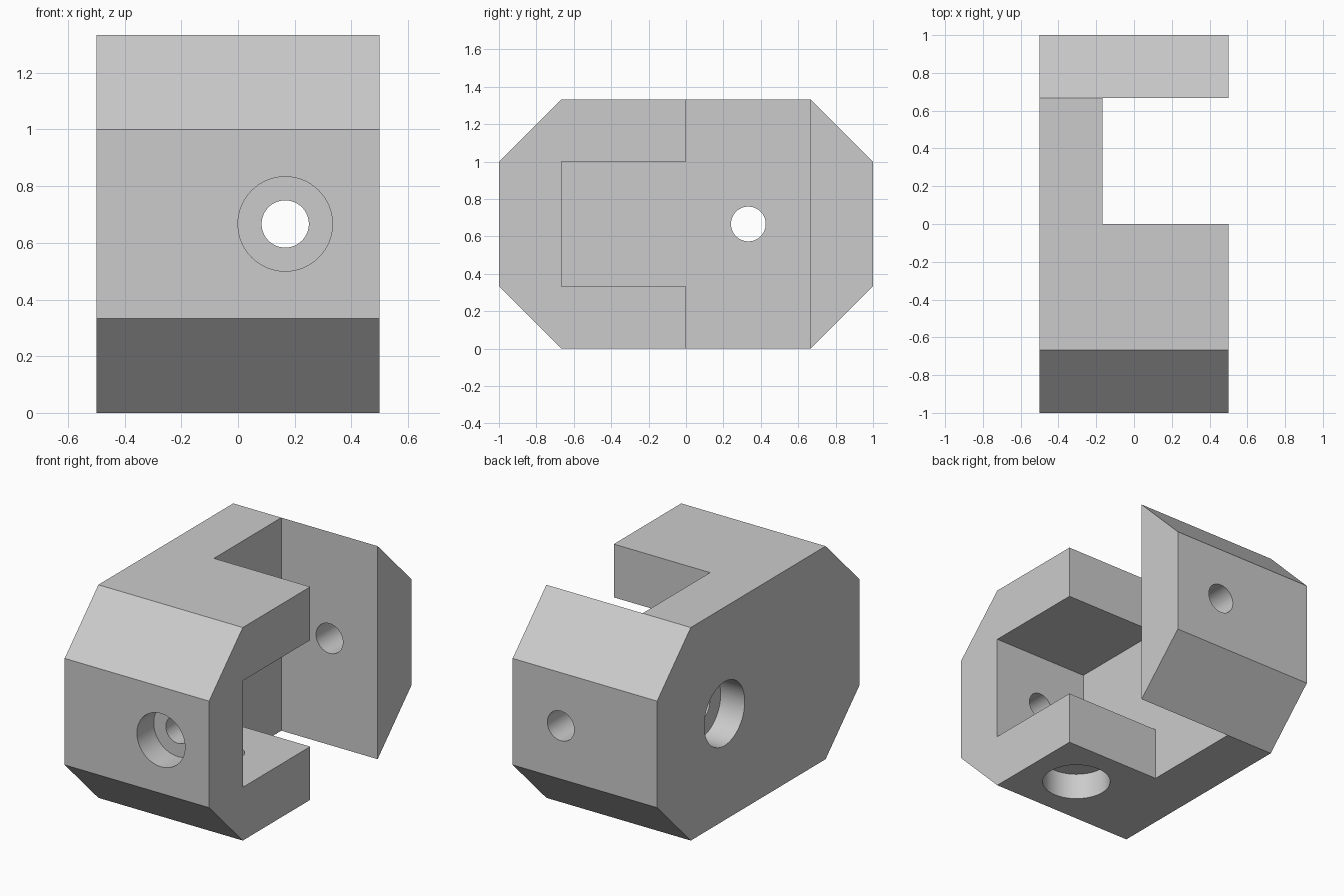
import bpy
import bmesh
import math
from mathutils import Vector

cube = bpy.data.objects.get("Cube")
if cube:
    bpy.data.objects.remove(cube, do_unlink=True)

T = 1 / 3          # wall thickness, the unit of the whole design
MID = 2 * T        # mid height

grey = bpy.data.materials.new("light_grey")
grey.use_nodes = True
grey.diffuse_color = (0.6, 0.6, 0.6, 1)
grey.node_tree.nodes["Principled BSDF"].inputs["Base Color"].default_value = (0.6, 0.6, 0.6, 1)


def make_object(name, bm):
    bmesh.ops.recalc_face_normals(bm, faces=bm.faces)
    mesh = bpy.data.meshes.new(name)
    bm.to_mesh(mesh)
    bm.free()
    mesh.materials.append(grey)
    obj = bpy.data.objects.new(name, mesh)
    bpy.context.collection.objects.link(obj)
    return obj


def box(name, low, high):
    bm = bmesh.new()
    bmesh.ops.create_cube(bm, size=1)
    for v in bm.verts:
        v.co = Vector(h if c > 0 else l for c, l, h in zip(v.co, low, high))
    return make_object(name, bm)


def rod(name, start, direction, radius, depth):
    """Cylinder from just outside the surface point to the given depth."""
    axis = Vector(direction)
    margin = 0.05
    bm = bmesh.new()
    bmesh.ops.create_cone(bm, cap_ends=True, segments=64, radius1=radius,
                          radius2=radius, depth=depth + margin)
    turn = Vector((0, 0, 1)).rotation_difference(axis)
    centre = Vector(start) + axis * (depth - margin) / 2
    for v in bm.verts:
        v.co = turn @ v.co + centre
    return make_object(name, bm)


# Block with an octagonal side profile
bm = bmesh.new()
outline = [(-1, T), (-MID, 0), (MID, 0), (1, T),
           (1, 1), (MID, 4 * T), (-MID, 4 * T), (-1, 1)]
profile = bm.faces.new([bm.verts.new((-0.5, y, z)) for y, z in outline])
extruded = bmesh.ops.extrude_face_region(bm, geom=[profile])["geom"]
bmesh.ops.translate(bm, vec=(1, 0, 0),
                    verts=[g for g in extruded if isinstance(g, bmesh.types.BMVert)])
bracket = make_object("corner_bracket", bm)

# Open slot before the back wall, and the pocket between the two arms
inner_x = T - 0.5
cutters = [
    box("slot_cutter", (inner_x, 0, -0.1), (0.6, MID, 1.5)),
    box("pocket_cutter", (inner_x, -MID, T), (0.6, 0.2, 1)),
]

# Counterbored screw holes: name, surface point, inward direction, radii
holes = [
    ("front", (T / 2, -1, MID), (0, 1, 0), T / 2, T / 4),
    ("back", (T / 2, 1, MID), (0, -1, 0), 0.2, 0.093),
    ("top", (T / 2, -T, 4 * T), (0, 0, -1), 0.2, 0.093),
    ("bottom", (T / 2, -T, 0), (0, 0, 1), 0.2, 0.093),
    ("side", (-0.5, T, MID), (1, 0, 0), 0.2, 0.093),
]
for name, point, inward, bore_radius, hole_radius in holes:
    cutters.append(rod(name + "_bore_cutter", point, inward, bore_radius, T / 2))
    cutters.append(rod(name + "_hole_cutter", point, inward, hole_radius, 0.4))

# Cut everything out of the block
bpy.ops.object.select_all(action="DESELECT")
bracket.select_set(True)
bpy.context.view_layer.objects.active = bracket
for cutter in cutters:
    cutter.hide_render = True
    mod = bracket.modifiers.new(cutter.name, "BOOLEAN")
    mod.operation = "DIFFERENCE"
    mod.solver = "EXACT"
    mod.object = cutter
    bpy.ops.object.modifier_apply(modifier=mod.name)
    bpy.data.objects.remove(cutter, do_unlink=True)

# Smooth hole walls, crisp edges everywhere else
bpy.ops.object.shade_smooth_by_angle(angle=math.radians(30))
